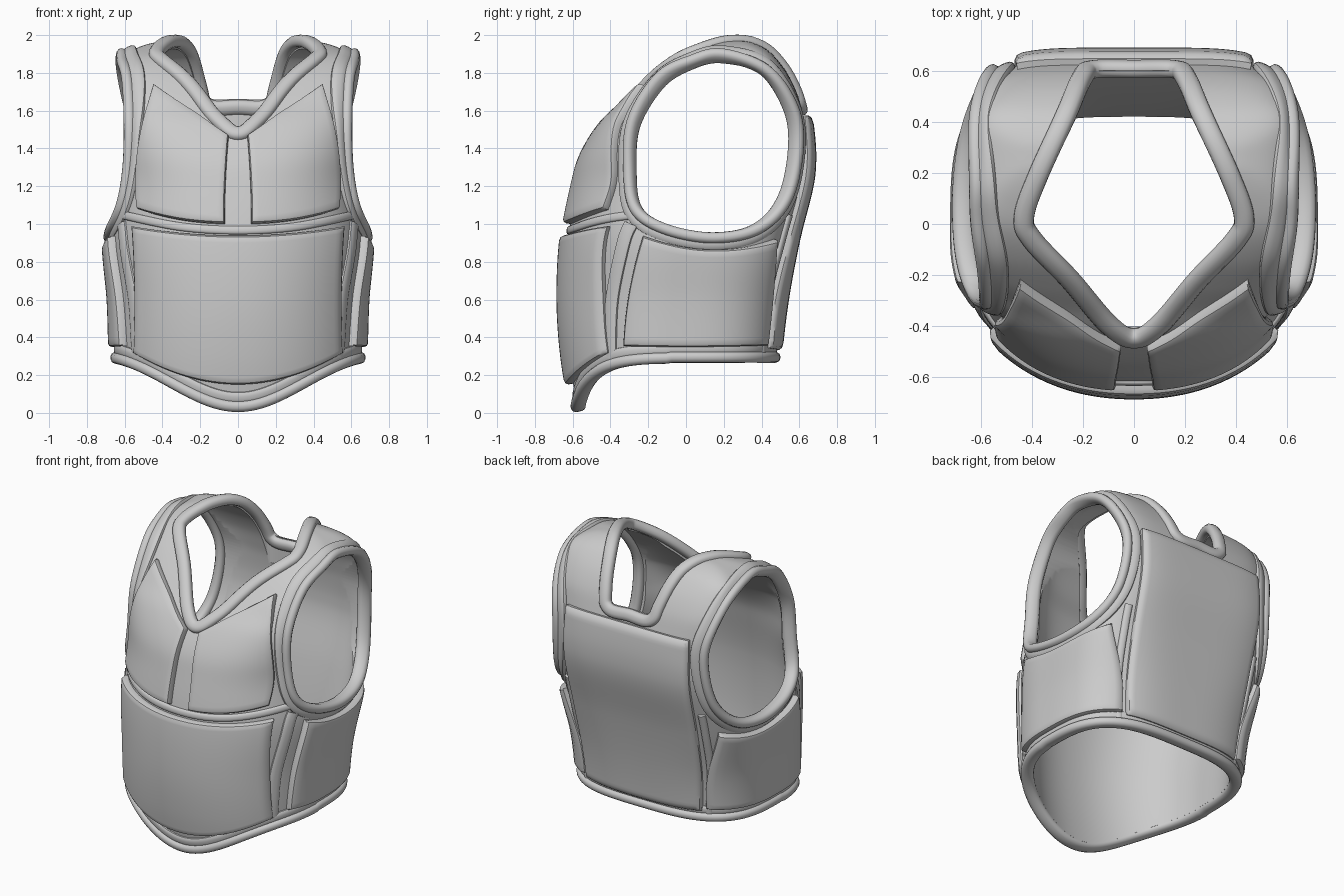
import bpy, bmesh, math
from mathutils import Vector as V

if "Cube" in bpy.data.objects:
    bpy.data.objects.remove(bpy.data.objects["Cube"])

def spline(pts, per, closed=False):
    """Catmull-Rom through tuples of any length."""
    n, out = len(pts), []
    get = (lambda i: pts[i % n]) if closed else (lambda i: pts[max(0, min(n - 1, i))])
    for i in range(n if closed else n - 1):
        for t in (k / per for k in range(per)):
            out.append(tuple(0.5 * (2 * b + (c - a) * t + (2 * a - 5 * b + 4 * c - d) * t * t
                                    + (3 * b - a - 3 * c + d) * t ** 3)
                             for a, b, c, d in zip(get(i - 1), get(i), get(i + 1), get(i + 2))))
    return out if closed else out + [tuple(pts[-1])]

# Torso profile: z, front y, back y, half width, front and back roundness
KEYS = [(0, -.57, .45, .625, 2.15, 3.2), (.3, -.62, .465, .64, 2.15, 3.2), (.6, -.64, .50, .65, 2.15, 3.4),
        (.92, -.625, .56, .675, 2.2, 4), (1.2, -.57, .63, .635, 2.4, 4.8), (1.35, -.525, .645, .63, 2.7, 5),
        (1.5, -.435, .635, .63, 3.4, 5), (1.6, -.34, .615, .63, 4.3, 5.5), (1.7, -.25, .585, .63, 5.5, 6),
        (1.8, -.15, .535, .625, 6, 6), (1.88, -.04, .475, .605, 6, 6), (1.93, .07, .42, .54, 5, 5),
        (1.963, .17, .35, .43, 4, 4), (1.973, .23, .29, .30, 3, 3)]
TABLE = spline(KEYS, 8)

def section(z):
    """Centre y, half depth, half width and roundness at a height."""
    z = max(0, min(1.973, z))
    a, b = next((a, b) for a, b in zip(TABLE, TABLE[1:]) if z <= b[0] + 1e-9)
    t = (z - a[0]) / max(b[0] - a[0], 1e-6)
    _, yf, yb, w, nf, nb = (p + (q - p) * t for p, q in zip(a, b))
    return (yf + yb) / 2, (yb - yf) / 2, w, nf, nb

def field(p):
    c, h, w, nf, nb = section(p.z)
    n = nf if p.y < c else nb
    return ((abs(p.x) / w) ** n + (abs(p.y - c) / h) ** n) ** (1 / n) + max(0, p.z - 1.973) * 60

def normal(p):
    steps = (V((.015, 0, 0)), V((0, .015, 0)), V((0, 0, .015)))
    return V([field(p + d) - field(p - d) for d in steps]).normalized()

def ring_point(a, z):
    cy, h, w, nf, nb = section(z)
    c, s = math.cos(a), math.sin(a)
    n = nf if s < 0 else nb
    r = (abs(c) ** n + abs(s) ** n) ** (-1 / n)
    return V((w * r * c, cy + h * r * s, z))

def project(view, a, b):
    """Drop a 2D point onto the torso from front, back, right, left or top."""
    c, h, w, _, _ = section(b)
    if view == 'top':
        o, i = V((a, b, 2.2)), V((a, b, 1.2))
    elif view in ('front', 'back'):
        a = max(-w * .98, min(w * .98, a))
        o, i = V((a, -1 if view == 'front' else 1, b)), V((a, c, b))
    else:
        a = max(c - h * .98, min(c + h * .98, a))
        o, i = V((1 if view == 'right' else -1, a, b)), V((0, a, b))
    for _ in range(22):
        m = (o + i) / 2
        o, i = (m, i) if field(m) > 1 else (o, m)
    return i

def smooth(ob):
    bpy.ops.object.select_all(action='DESELECT')
    ob.select_set(True)
    bpy.context.view_layer.objects.active = ob
    bpy.ops.object.shade_smooth_by_angle(angle=math.radians(40))

def finish(name, bm, fix=True):
    if fix:
        bmesh.ops.recalc_face_normals(bm, faces=bm.faces)
    me = bpy.data.meshes.new(name)
    bm.to_mesh(me)
    bm.free()
    ob = bpy.data.objects.new(name, me)
    bpy.context.collection.objects.link(ob)
    smooth(ob)
    return ob

def bridge(bm, rows, loop=False, wrap=True):
    for r, s in zip(rows, rows[1:] + rows[:1] if loop else rows[1:]):
        for k in range(len(r) if wrap else len(r) - 1):
            j = (k + 1) % len(r)
            bm.faces.new((r[k], r[j], s[j], s[k]))

def sweep(name, pts, half_w, half_h, closed=True, lift=0):
    """Rounded band following the torso surface."""
    n, bm, rows = len(pts), bmesh.new(), []
    nor = [normal(p) for p in pts]
    for i, p in enumerate(pts):
        q = [(i + d) % n if closed else max(0, min(n - 1, i + d)) for d in range(-3, 4)]
        t = (pts[q[4]] - pts[q[2]]).normalized()
        up = sum((nor[k] for k in q), V())
        up = (up - t * up.dot(t)).normalized()
        side, row = t.cross(up), []
        for k in range(14):
            c, s = math.cos(k * math.tau / 14), math.sin(k * math.tau / 14)
            r = (abs(c) ** 2.7 + abs(s) ** 2.7) ** (-1 / 2.7)
            row.append(bm.verts.new(p + side * (half_w * r * c) + up * (half_h * r * s + lift)))
        rows.append(row)
    bridge(bm, rows, closed)
    if not closed:
        bm.faces.new(rows[0])
        bm.faces.new(rows[-1])
    return finish(name, bm)

def panel(name, view, c, m, h, flip=1, n=26):
    """Raised plate: corners c (bl, br, tr, tl), edge middles m (bottom, right, top, left)."""
    c, m = [V((flip * a, b)) for a, b in c], [V((flip * a, b)) for a, b in m]
    def edge(a, mid, b, t):
        return a * (1 - t) * (1 - 2 * t) + mid * 4 * t * (1 - t) + b * t * (2 * t - 1)
    steps = ([(0, 0), (0, 1), (.012, 2), (.035, 3)] + [(k / n, 3) for k in range(2, n - 1)]
             + [(.965, 3), (.988, 2), (1, 1), (1, 0)])
    level = [-.01, h * .55, h * .88, h]
    bm, rows = bmesh.new(), []
    for v, lv in steps:
        rows.append([])
        for u, lu in steps:
            q = (edge(c[0], m[0], c[1], u) * (1 - v) + edge(c[3], m[2], c[2], u) * v
                 + edge(c[0], m[3], c[3], v) * (1 - u) + edge(c[1], m[1], c[2], v) * u
                 - (c[0] * (1 - u) + c[1] * u) * (1 - v) - (c[3] * (1 - u) + c[2] * u) * v)
            p = project(view, q.x, q.y)
            rows[-1].append(bm.verts.new(p + normal(p) * level[min(lu, lv)]))
    bridge(bm, rows, wrap=False)
    bm.normal_update()
    bm.faces.ensure_lookup_table()
    mid = bm.faces[len(bm.faces) // 2]
    if mid.normal.dot(normal(mid.calc_center_median())) < 0:
        bmesh.ops.reverse_faces(bm, faces=bm.faces)
    bmesh.ops.remove_doubles(bm, verts=bm.verts, dist=1e-5)
    return finish(name, bm, False)

def cut(ob, pts, direction):
    bm = bmesh.new()
    rows = [[bm.verts.new(p + d) for p in pts] for d in (V(), direction)]
    bridge(bm, rows)
    bm.faces.new(rows[0])
    bm.faces.new(rows[1])
    cutter = finish('cutter', bm)
    bpy.context.view_layer.objects.active = ob
    mod = ob.modifiers.new('cut', 'BOOLEAN')
    mod.object, mod.operation, mod.solver = cutter, 'DIFFERENCE', 'EXACT'
    bpy.ops.object.modifier_apply(modifier='cut')
    bpy.data.objects.remove(cutter)

def hem(a):
    dip = 1 + math.cos(math.pi * .62 * math.cos(a) / .68)
    return .295 if math.sin(a) >= 0 else .295 - .13 * dip

# Torso shell
angles = [k * math.tau / 128 for k in range(128)]
levels = [.9 * k / 16 for k in range(16)] + [t[0] for t in TABLE if t[0] > .9]
bm = bmesh.new()
rows = [[bm.verts.new(ring_point(a, max(L, hem(a) + (.9 - hem(a)) * L / .9))) for a in angles] for L in levels]
bridge(bm, rows)
bm.faces.new(rows[-1])
shell = finish('torso_shell', bm)
mod = shell.modifiers.new('wall', 'SOLIDIFY')
mod.thickness, mod.offset = .045, -1
bpy.ops.object.modifier_apply(modifier='wall')

# Arm and neck openings
ARM = spline([(.19, 1.86), (.4, 1.79), (.53, 1.6), (.555, 1.4), (.5, 1.15), (.36, 1.0), (.14, .955), (-.1, 1.0),
              (-.24, 1.1), (-.27, 1.3), (-.25, 1.53), (-.12, 1.74), (.04, 1.83)], 9, True)
def arm(k):
    return [(.145 + (y - .145) * k, 1.4 + (z - 1.4) * k) for y, z in ARM]
def arm_loop(side, k):
    """Arm outline on the torso, with its sideways wobble ironed out."""
    pts = [project(side, y, z) for y, z in arm(k)]
    for _ in range(45):
        xs = [p.x for p in pts]
        for i, p in enumerate(pts):
            p.x = (xs[i - 1] + xs[i] + xs[(i + 1) % len(xs)]) / 3
    return pts
half_neck = [(.1, -.395), (.25, -.22), (.4, -.06), (.43, .03), (.375, .19), (.265, .43), (.205, .57), (.16, .608)]
NECK = spline([(0, -.45)] + half_neck + [(0, .61)] + [(-x, y) for x, y in half_neck[::-1]], 8, True)
cut(shell, [V((-1, y, z)) for y, z in arm(1.06)], V((2, 0, 0)))
cut(shell, [V((x, y if y < .55 else .55 + (y - .55) * .8, 1.47)) for x, y in NECK], V((0, 0, 1)))
smooth(shell)

# Rims around the openings
sweep('neck_rim', [project('top', x, y) for x, y in NECK], .04, .034, lift=-.003)
sweep('hem_rim', [ring_point(a, hem(a)) for a in angles], .03, .04, lift=-.005)
sweep('hem_band', [ring_point(a, hem(a) + .045) for a in angles], .03, .016)
for side, s in (('left', -1), ('right', 1)):
    sweep(side + '_arm_rim', arm_loop(side, 1.065), .03, .044)
    sweep(side + '_arm_band', arm_loop(side, 1.12), .04, .022)
    # Seams between plates
    seam = spline([(-.4, .29), (-.39, .6), (-.33, .9), (-.29, 1.0)], 12)
    sweep(side + '_front_seam', [project(side, *p) for p in seam], .04, .016, False)
    seam = spline([(.455, .3), (.49, .65), (.5, .92), (.5, 1.05)], 12)
    sweep(side + '_back_seam', [project('back', s * x, z) for x, z in seam], .024, .018, False)
    # Chest and side plates
    panel(side + '_chest_plate', 'front', [(.07, 1.0), (.515, 1.075), (.445, 1.725), (.05, 1.455)],
          [(.3, 1.02), (.51, 1.4), (.25, 1.59), (.065, 1.23)], .044, s)
    panel(side + '_side_plate', side, [(-.32, .355), (.41, .36), (.465, .92), (-.22, .935)],
          [(.05, .35), (.44, .64), (.13, .865), (-.29, .65)], .046)
belt = spline([(-.6, 1.045), (-.3, .985), (0, .967), (.3, .985), (.6, 1.045)], 10)
sweep('chest_seam', [project('front', *p) for p in belt], .022, .014, False)

# Abdomen and back plates
panel('abdomen_plate', 'front', [(-.535, .32), (.535, .32), (.545, .985), (-.545, .985)],
      [(0, .155), (.53, .65), (0, .935), (-.53, .65)], .046, n=40)
panel('back_plate', 'back', [(-.42, .345), (.42, .345), (.455, 1.57), (-.455, 1.57)],
      [(0, .335), (.455, .95), (0, 1.57), (-.455, .95)], .045, n=40)
